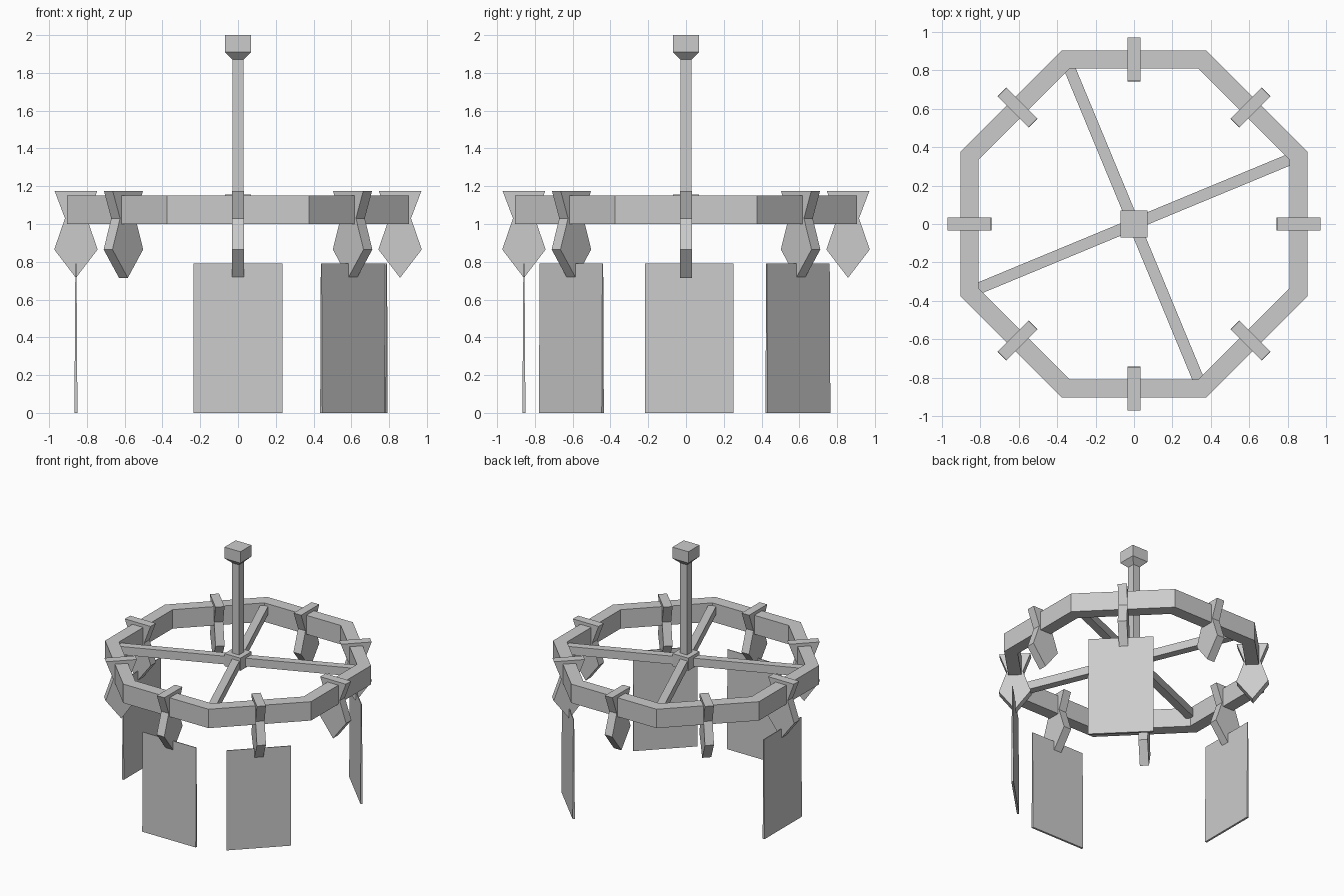
import bpy, bmesh
from math import pi, cos, sin, radians
from mathutils import Matrix, Vector

cube = bpy.data.objects.get("Cube")
if cube:
    bpy.data.objects.remove(cube, do_unlink=True)

grey = bpy.data.materials.new("plain_grey")
grey.use_nodes = True
grey.diffuse_color = (0.6, 0.6, 0.6, 1)
grey.node_tree.nodes["Principled BSDF"].inputs["Base Color"].default_value = (0.6, 0.6, 0.6, 1)


def finish(bm, name, angle=0.0):
    """Turn a bmesh into a flat shaded object, rotated about the centre."""
    bmesh.ops.recalc_face_normals(bm, faces=bm.faces)
    mesh = bpy.data.meshes.new(name)
    bm.to_mesh(mesh)
    bm.free()
    mesh.materials.append(grey)
    ob = bpy.data.objects.new(name, mesh)
    ob.rotation_euler.z = angle
    bpy.context.collection.objects.link(ob)
    return ob


def loft(name, sections, angle=0.0, closed=False):
    """Join rings of points; cap the ends unless the loop closes."""
    bm = bmesh.new()
    rings = [[bm.verts.new(p) for p in s] for s in sections]
    pairs = list(zip(rings, rings[1:]))
    if closed:
        pairs.append((rings[-1], rings[0]))
    else:
        bm.faces.new(rings[0])
        bm.faces.new(rings[-1])
    for a, b in pairs:
        for i in range(len(a)):
            j = (i + 1) % len(a)
            bm.faces.new((a[i], a[j], b[j], b[i]))
    return finish(bm, name, angle)


def rect(hx, hy, z, x=0.0, y=0.0):
    return [(x - hx, y - hy, z), (x + hx, y - hy, z), (x + hx, y + hy, z), (x - hx, y + hy, z)]


# Octagonal ring
outer, inner = 0.905 / cos(pi / 8), 0.81 / cos(pi / 8)
section = [(inner, 1.0), (outer, 1.0), (outer, 1.15), (inner, 1.15)]
corners = [pi / 8 + k * pi / 4 for k in range(8)]
loft("ring", [[(r * cos(a), r * sin(a), z) for r, z in section] for a in corners], closed=True)

# Crossed spokes and hub
for k in range(2):
    loft(f"spoke_{k + 1}", [rect(0.88, 0.03, 1.065), rect(0.88, 0.03, 1.13)], pi / 8 + k * pi / 2)
loft("hub", [rect(0.07, 0.07, 1.055), rect(0.07, 0.07, 1.155)])

# Centre pole with flared cap
loft("pole", [rect(0.03, 0.03, 1.1), rect(0.03, 0.03, 1.88)])
loft("pole_cap", [rect(0.03, 0.03, 1.87), rect(0.07, 0.07, 1.91), rect(0.07, 0.07, 2.0)])

# Pointed brackets around the ring
radius = 0.858
half = [(0.113, 1.175), (0.058, 1.03), (0.115, 0.865)]
outline = [(radius + w, z) for w, z in half] + [(radius, 0.715)]
outline += [(radius - w, z) for w, z in reversed(half)]
for k in range(8):
    loft(f"bracket_{k + 1}", [[(x, y, z) for x, z in outline] for y in (-0.033, 0.033)], k * pi / 4)

# Thin hanging panels, thicker at the foot
for name, degrees, shift in (("left_rear", 45, -0.02), ("right", 180, -0.017),
                             ("front", 270, 0.0), ("left_front", 315, 0.0)):
    loft(f"{name}_panel", [rect(0.008, 0.235, 0.0, radius, shift),
                           rect(0.003, 0.235, 0.79, radius, shift)], radians(degrees))
